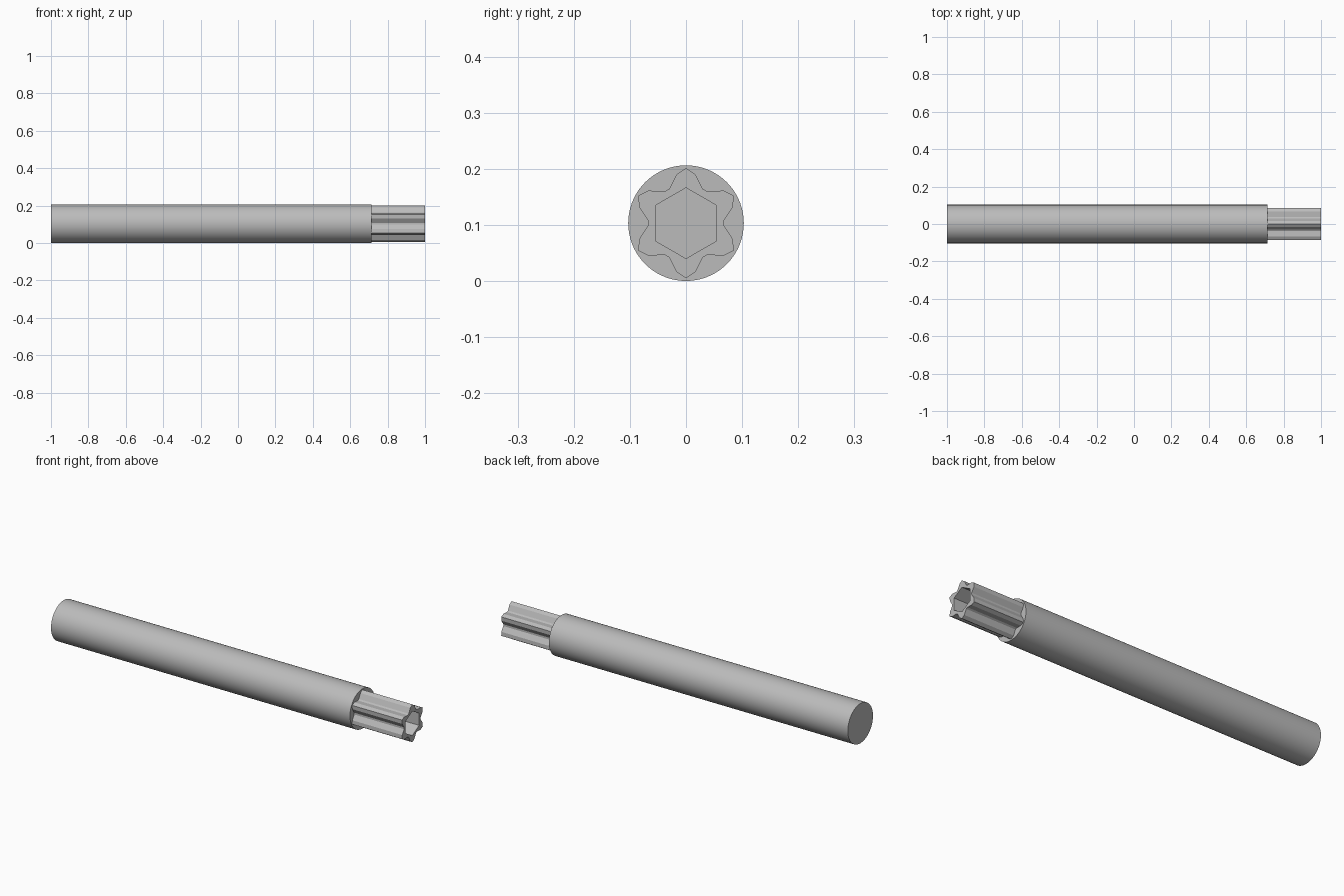
import bpy, bmesh, math
from math import radians

cube = bpy.data.objects.get("Cube")
if cube:
    bpy.data.objects.remove(cube)

R = 0.103          # shaft radius, also the height of the axis
NECK = 0.714       # where the shaft ends and the star head begins

steel = bpy.data.materials.new("steel_grey")
steel.use_nodes = True
colour = (0.5, 0.5, 0.5, 1)
steel.diffuse_color = colour
steel.node_tree.nodes["Principled BSDF"].inputs["Base Color"].default_value = colour


def ring(bm, x, polar):
    """Vertices around the axis from (radius, degrees) pairs."""
    return [bm.verts.new((x, r * math.cos(radians(a)), R + r * math.sin(radians(a))))
            for r, a in polar]


def bridge(bm, a, b):
    n = len(a)
    for i in range(n):
        j = (i + 1) % n
        bm.faces.new((a[i], a[j], b[j], b[i]))


def finish(bm, name):
    bmesh.ops.recalc_face_normals(bm, faces=bm.faces[:])
    mesh = bpy.data.meshes.new(name)
    bm.to_mesh(mesh)
    bm.free()
    mesh.materials.append(steel)
    obj = bpy.data.objects.new(name, mesh)
    bpy.context.collection.objects.link(obj)
    return obj


# Round shaft
bm = bmesh.new()
circle = [(R, i * 360 / 72) for i in range(72)]
back, front = ring(bm, -1, circle), ring(bm, NECK, circle)
bridge(bm, back, front)
bm.faces.new(back)
bm.faces.new(front)
shaft = finish(bm, "shaft")
bpy.context.view_layer.objects.active = shaft
shaft.select_set(True)
bpy.ops.object.shade_smooth_by_angle(angle=radians(30))
shaft.select_set(False)

# Six-lobed head with a hexagonal socket
lobe = [(0.068, -26), (0.0885, -11), (0.098, 0), (0.0885, 11), (0.068, 26)]
star = [(r, 30 + 60 * k + a) for k in range(6) for r, a in lobe]
hexagon = [(0.063, 30 + 60 * k) for k in range(6)]
bm = bmesh.new()
star_back, star_end = ring(bm, NECK, star), ring(bm, 1, star)
hex_back, hex_end = ring(bm, NECK + 0.002, hexagon), ring(bm, 1, hexagon)
bridge(bm, star_back, star_end)
bridge(bm, hex_back, hex_end)
bm.faces.new(hex_back)
# End rim: one face per lobe and one per valley
for k in range(6):
    n = (k + 1) % 6
    s = star_end[5 * k:5 * k + 5]
    bm.faces.new((hex_end[k], s[0], s[1], s[2]))
    bm.faces.new((hex_end[k], s[2], s[3], s[4]))
    bm.faces.new((hex_end[k], s[4], star_end[5 * n], hex_end[n]))
finish(bm, "star_head")
